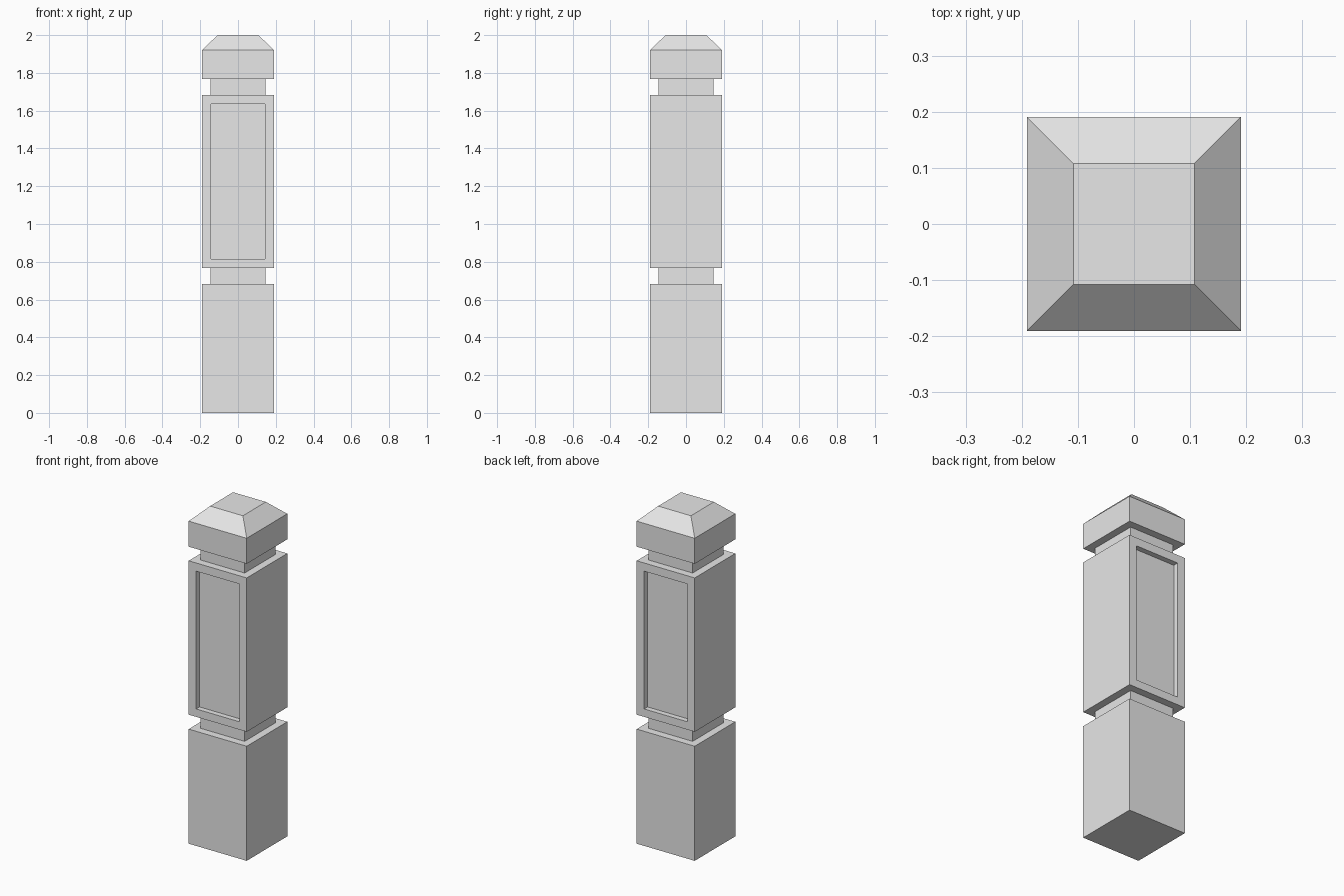
import bpy, bmesh

if "Cube" in bpy.data.objects:
    bpy.data.objects.remove(bpy.data.objects["Cube"])

stone = bpy.data.materials.new("plain_grey")
stone.diffuse_color = (0.8, 0.8, 0.8, 1)
stone.use_nodes = True
stone.node_tree.nodes["Principled BSDF"].inputs["Base Color"].default_value = stone.diffuse_color

HALF, NECK, TOP = 0.191, 0.146, 0.108
PANEL_X, PANEL_Z, DEPTH = 0.142, (0.815, 1.635), 0.032

# Square profile: (half width, height) from the base up to the cap
profile = [(HALF, 0), (HALF, 0.682), (NECK, 0.682), (NECK, 0.768),
           (HALF, 0.768), (HALF, 1.684), (NECK, 1.684), (NECK, 1.768),
           (HALF, 1.768), (HALF, 1.92), (TOP, 2.0)]

bm = bmesh.new()
rings = [[bm.verts.new((sx * h, sy * h, z))
          for sx, sy in ((-1, -1), (1, -1), (1, 1), (-1, 1))]
         for h, z in profile]
bm.faces.new(rings[0][::-1])
bm.faces.new(rings[-1])
panel_faces = []
for level, (low, high) in enumerate(zip(rings, rings[1:])):
    for i in range(4):
        j = (i + 1) % 4
        face = bm.faces.new((low[i], low[j], high[j], high[i]))
        if level == 4 and i in (0, 2):      # front and back of the shaft
            panel_faces.append(face)

# Recessed panels on the front and back
for face in panel_faces:
    side = -1 if face.calc_center_median().y < 0 else 1
    bmesh.ops.inset_individual(bm, faces=[face], thickness=0.03)
    for v in face.verts:
        v.co.x = PANEL_X if v.co.x > 0 else -PANEL_X
        v.co.z = PANEL_Z[1] if v.co.z > 1.2 else PANEL_Z[0]
    bmesh.ops.inset_individual(bm, faces=[face], thickness=0)
    for v in face.verts:
        v.co.y = side * (HALF - DEPTH)

bmesh.ops.recalc_face_normals(bm, faces=bm.faces)
mesh = bpy.data.meshes.new("post")
bm.to_mesh(mesh)
bm.free()
mesh.materials.append(stone)
post = bpy.data.objects.new("post", mesh)
bpy.context.collection.objects.link(post)
